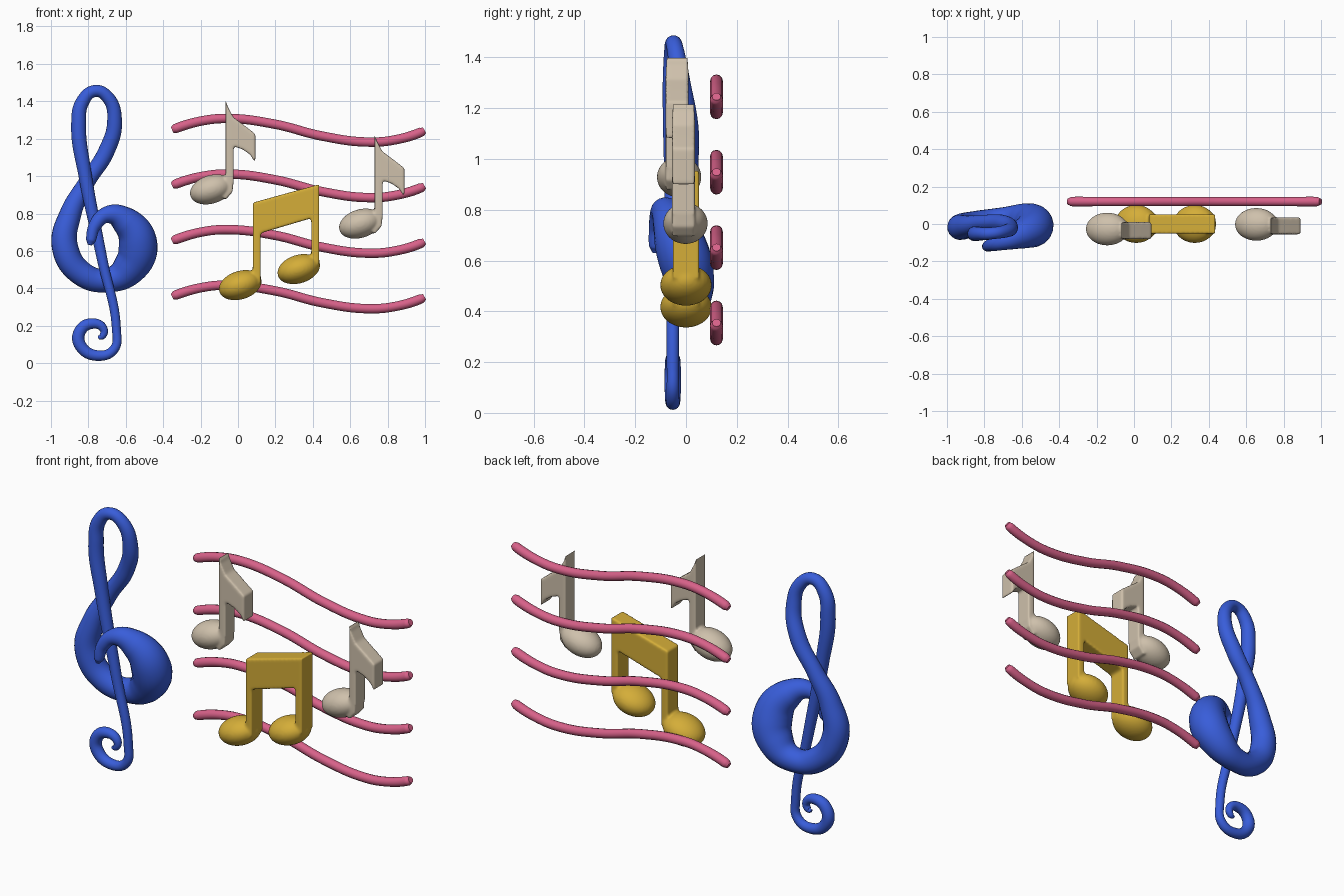
import bpy, bmesh, math
from mathutils import Matrix, Vector

cube = bpy.data.objects.get("Cube")
if cube:
    bpy.data.objects.remove(cube)


def material(name, rgb):
    m = bpy.data.materials.new(name)
    m.use_nodes = True
    m.diffuse_color = (*rgb, 1)
    m.node_tree.nodes["Principled BSDF"].inputs["Base Color"].default_value = (*rgb, 1)
    return m


BLUE = material("royal blue", (0.04, 0.11, 0.70))
PINK = material("rose pink", (0.68, 0.12, 0.25))
CREAM = material("cream", (0.62, 0.53, 0.41))
GOLD = material("gold", (0.66, 0.42, 0.04))


def tube(name, points, mat, sides):
    """Round tube through (x, y, z, radius) points, converted to a mesh."""
    cu = bpy.data.curves.new(name, "CURVE")
    cu.dimensions = "3D"
    cu.bevel_depth = 1
    cu.bevel_resolution = sides
    cu.resolution_u = 12
    cu.use_fill_caps = True
    sp = cu.splines.new("BEZIER")
    sp.radius_interpolation = "CARDINAL"
    sp.bezier_points.add(len(points) - 1)
    for bp, (x, y, z, r) in zip(sp.bezier_points, points):
        bp.co = (x, y, z)
        bp.radius = r
        bp.handle_left_type = bp.handle_right_type = "AUTO"
    ob = bpy.data.objects.new(name, cu)
    bpy.context.collection.objects.link(ob)
    cu.materials.append(mat)
    bpy.ops.object.select_all(action="DESELECT")
    ob.select_set(True)
    bpy.context.view_layer.objects.active = ob
    bpy.ops.object.convert(target="MESH")
    bpy.ops.object.shade_smooth_by_angle(angle=math.radians(50))
    return ob


def add_plate(bm, outline, half):
    """Extrude an x-z outline symmetrically along y."""
    face = bm.faces.new([bm.verts.new((x, -half, z)) for x, z in outline])
    ext = bmesh.ops.extrude_face_region(bm, geom=[face])["geom"]
    bmesh.ops.translate(bm, vec=(0, 2 * half, 0),
                        verts=[v for v in ext if isinstance(v, bmesh.types.BMVert)])


def add_head(bm, x, y, z, depth):
    """Tilted oval note head."""
    m = (Matrix.Translation((x, y, z)) @ Matrix.Rotation(math.radians(-18), 4, "Y")
         @ Matrix.Diagonal((0.118, depth, 0.076, 1)))
    bmesh.ops.create_uvsphere(bm, u_segments=32, v_segments=16, radius=1, matrix=m)


def finish_note(name, bm, mat, location):
    """Fuse the note's parts into one soft skin."""
    bmesh.ops.recalc_face_normals(bm, faces=bm.faces)
    me = bpy.data.meshes.new(name)
    bm.to_mesh(me)
    bm.free()
    me.materials.append(mat)
    ob = bpy.data.objects.new(name, me)
    ob.location = location
    bpy.context.collection.objects.link(ob)
    fuse = ob.modifiers.new("fuse", "REMESH")
    fuse.mode = "VOXEL"
    fuse.voxel_size = 0.007
    fuse.use_smooth_shade = True
    soft = ob.modifiers.new("soften", "SMOOTH")
    soft.factor = 0.5
    soft.iterations = 7


# Treble clef: hook, belly, left sweep, top loop, stem and tail curl
clef = [
    (-.792, -.122, .632, .012), (-.787, -.120, .655, .026), (-.765, -.112, .735, .034),
    (-.700, -.095, .793, .046), (-.610, -.060, .765, .075), (-.535, -.015, .640, .103),
    (-.580, .020, .510, .092), (-.690, .025, .445, .066), (-.830, .005, .475, .067),
    (-.925, -.015, .620, .070), (-.895, -.012, .800, .058), (-.810, .005, .965, .044),
    (-.705, .005, 1.130, .044), (-.660, -.020, 1.290, .040), (-.695, -.040, 1.420, .034),
    (-.765, -.050, 1.455, .032), (-.830, -.052, 1.400, .036), (-.852, -.052, 1.270, .040),
    (-.820, -.052, 1.020, .036), (-.725, -.052, .550, .028), (-.650, -.052, .180, .024),
    (-.662, -.052, .075, .025), (-.745, -.052, .040, .028), (-.840, -.052, .090, .032),
    (-.845, -.052, .170, .032), (-.775, -.052, .212, .028), (-.718, -.052, .180, .022),
    (-.728, -.052, .142, .017), (-.748, -.052, .137, .009),
]
tube("treble_clef", clef, BLUE, 8)

# Four wavy staff lines
wave = [(-.335, .008), (-.2, .048), (-.05, .062), (.2, .031), (.45, -.032),
        (.7, -.064), (.85, -.05), (.98, -.01)]
for i in range(4):
    base = .355 + .297 * i
    line = [(x, .12, base + z, .025) for x, z in wave]
    line = [(-.352, .12, base, .017)] + line + [(.997, .12, base, .017)]
    tube(f"staff_line_{i + 1}", line, PINK, 4)

# Single notes with a swept flag; origin at the foot of the stem
flag_note = [
    (-.055, -.05), (-.025, -.03), (-.021, .02), (-.021, .455), (-.018, .475),
    (-.012, .43), (.02, .37), (.08, .325), (.138, .28), (.138, .125),
    (.11, .17), (.07, .198), (.021, .215), (.021, .02), (.015, -.03), (-.02, -.07),
]
for name, place in (("left_flag_note", (-.045, -.035, .945)),
                    ("right_flag_note", (.752, -.01, .762))):
    bm = bmesh.new()
    add_plate(bm, flag_note, .045)
    add_head(bm, -.098, .008, -.016, .088)
    finish_note(name, bm, CREAM, place)

# Beamed pair of notes
bm = bmesh.new()
add_plate(bm, [(.079, .43), (.079, .858), (.434, .956), (.434, .53), (.392, .51),
               (.392, .775), (.121, .695), (.121, .43), (.10, .40)], .052)
for x, z in ((.012, .417), (.325, .503)):
    add_head(bm, x, 0, z, .102)
finish_note("beamed_notes", bm, GOLD, (0, 0, 0))
